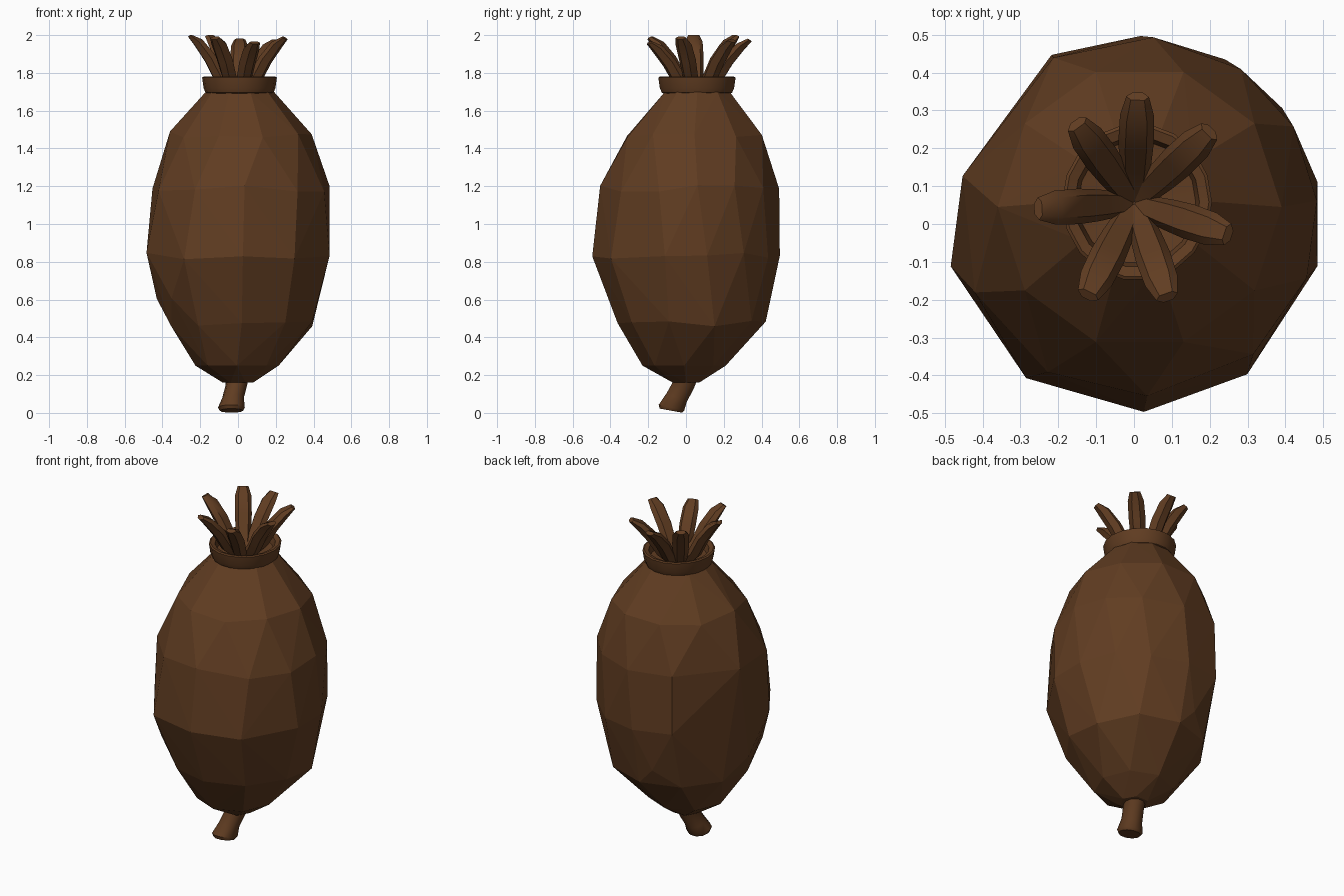
import bpy, bmesh, math, random
from mathutils import Vector

random.seed(4)
if "Cube" in bpy.data.objects:
    bpy.data.objects.remove(bpy.data.objects["Cube"])

brown = bpy.data.materials.new("warm_brown")
COLOUR = (0.118, 0.046, 0.0155, 1)
brown.diffuse_color = COLOUR
brown.use_nodes = True
brown.node_tree.nodes["Principled BSDF"].inputs["Base Color"].default_value = COLOUR


def finish(name, bm, smooth=None):
    bmesh.ops.recalc_face_normals(bm, faces=bm.faces)
    mesh = bpy.data.meshes.new(name)
    bm.to_mesh(mesh)
    bm.free()
    mesh.materials.append(brown)
    obj = bpy.data.objects.new(name, mesh)
    bpy.context.collection.objects.link(obj)
    if smooth:
        bpy.ops.object.select_all(action="DESELECT")
        obj.select_set(True)
        bpy.context.view_layer.objects.active = obj
        bpy.ops.object.shade_smooth_by_angle(angle=math.radians(smooth))
    return obj


def loft(bm, rings):
    """Bridge a list of equal-length point rings with quads and cap the ends."""
    loops = [[bm.verts.new(p) for p in ring] for ring in rings]
    for a, b in zip(loops, loops[1:]):
        n = len(a)
        for i in range(n):
            bm.faces.new((a[i], a[(i + 1) % n], b[(i + 1) % n], b[i]))
    bm.faces.new(loops[0])
    bm.faces.new(loops[-1])


def circle(cx, cy, z, r, sides, tilt=0):
    pts = []
    for i in range(sides):
        a = math.tau * i / sides
        y = r * math.sin(a)
        pts.append(Vector((cx + r * math.cos(a), cy + y, z + tilt * y)))
    return pts


def even(sides, start):
    return [start + 360 * i / sides for i in range(sides)]


# Faceted fruit body: hull around uneven rings (z, centre x, centre y, radius, angles)
body_rings = [
    (0.16, 0.0, 0.0, 0.08, even(6, 0)),
    (0.25, -0.005, -0.01, 0.22, even(8, 0)),
    (0.47, 0.02, 0.03, 0.392, even(10, 18)),
    (0.60, 0.0, 0.01, 0.43, [60, 100, 180, 215]),
    (0.83, 0.0, 0.0, 0.497, [-13, -53, -87, -125, -167, 116, 88, 61, 38, 13]),
    (1.19, 0.01, 0.02, 0.475, [5, 30, 55, 85, 118, 167, 205, 240, 273, 310, 340]),
    (1.47, 0.015, 0.045, 0.375, even(10, 0)),
    (1.70, 0.01, 0.06, 0.18, even(10, 0)),
]
bm = bmesh.new()
for z, cx, cy, r, angles in body_rings:
    wobble = 0.02 if 0.4 < z < 1.6 else 0
    for deg in angles:
        a = math.radians(deg)
        bm.verts.new((cx + r * math.cos(a), cy + r * math.sin(a),
                      z + random.uniform(-wobble, wobble)))
hull = bmesh.ops.convex_hull(bm, input=bm.verts)
bmesh.ops.delete(bm, geom=list({v for v in hull["geom_interior"]
                                if isinstance(v, bmesh.types.BMVert)}), context="VERTS")
finish("fruit_body", bm)

# Hollow collar around the crown
bm = bmesh.new()
collar_profile = [(0.16, 1.685), (0.18, 1.695), (0.19, 1.72), (0.198, 1.775), (0.19, 1.78),
                  (0.165, 1.772), (0.155, 1.73), (0.06, 1.715)]
loft(bm, [[Vector((p.x, 0.058 + (p.y - 0.058) * 1.05, p.z))
           for p in circle(0.008, 0.058, z, r, 18)] for r, z in collar_profile])
finish("crown_collar", bm, 35)

# Crown of outward-curling thick leaves (tip x, tip y, tip z)
tips = [(0.01, 0.345, 1.975), (0.205, 0.25, 1.97), (0.255, -0.03, 1.985), (0.09, -0.2, 1.96),
        (-0.125, -0.195, 1.985), (-0.26, 0.04, 2.0), (-0.155, 0.27, 1.995)]
# Sections: share of reach, share of height, half width, half thickness
leaf_path = [(0.08, 0.0, 0.03, 0.03), (0.36, 0.27, 0.042, 0.036),
             (0.56, 0.6, 0.047, 0.034), (0.8, 0.88, 0.045, 0.028),
             (0.97, 1.0, 0.03, 0.014)]
base = Vector((0.0, 0.055, 1.70))
for number, tip in enumerate(tips, 1):
    bm = bmesh.new()
    span = Vector(tip) - base
    out = Vector((span.x, span.y, 0))
    side = Vector((-out.y, out.x, 0)).normalized()
    thick = (out.normalized() - Vector((0, 0, 0.7))).normalized()
    rings = []
    for reach, rise, w, t in leaf_path:
        c = base + out * reach + Vector((0, 0, span.z * rise))
        rings.append([c + side * w * u + thick * t * v for u, v in
                      ((-1, 0), (-0.6, -0.8), (0.6, -0.8), (1, 0), (0.45, 1), (-0.45, 1))])
    for p in rings[-1]:
        p.z = min(p.z, 2.0)
    loft(bm, rings)
    finish(f"crown_leaf_{number}", bm, 40)

# Bent stem flaring at its cut end, sections square to its slope
bm = bmesh.new()
loft(bm, [circle(-0.035, -0.08, 0.012, 0.062, 10, -0.18),
          circle(-0.035, -0.077, 0.028, 0.071, 10, -0.22),
          circle(-0.026, -0.05, 0.08, 0.057, 10, -0.4),
          circle(-0.008, -0.012, 0.15, 0.057, 10, -0.35),
          circle(0.0, 0.01, 0.22, 0.065, 10, -0.2)])
finish("stem", bm, 40)
